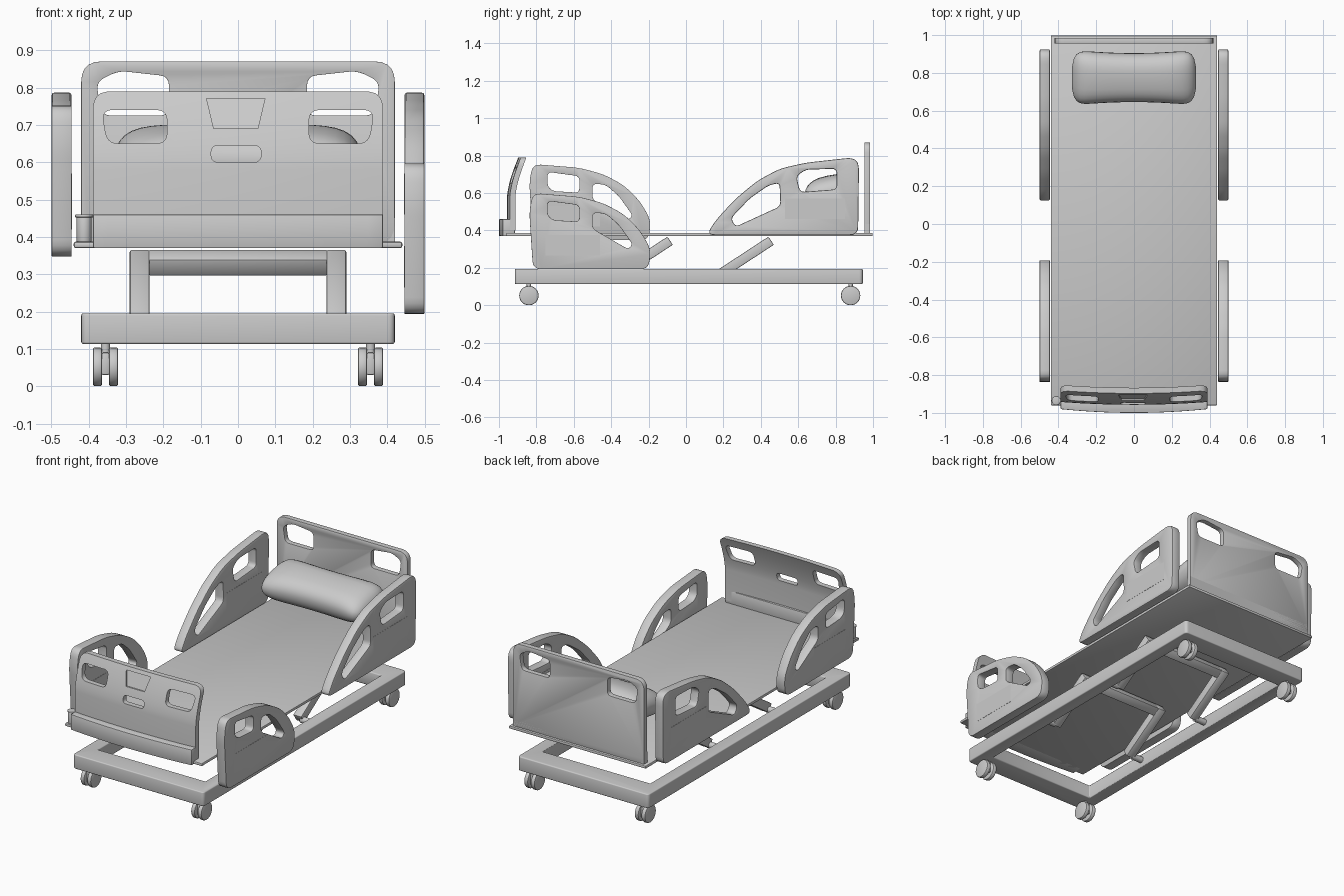
import bpy, bmesh, math
from mathutils import Vector, Matrix

if "Cube" in bpy.data.objects:
    bpy.data.objects.remove(bpy.data.objects["Cube"])


def use(o):
    bpy.ops.object.select_all(action='DESELECT')
    o.select_set(True)
    bpy.context.view_layer.objects.active = o


def to_object(name, bm):
    bmesh.ops.recalc_face_normals(bm, faces=bm.faces[:])
    me = bpy.data.meshes.new(name)
    bm.to_mesh(me)
    bm.free()
    o = bpy.data.objects.new(name, me)
    bpy.context.collection.objects.link(o)
    return o


def finish(o, bevel=0.0, seg=2, angle=35):
    use(o)
    if bevel:
        m = o.modifiers.new("bevel", 'BEVEL')
        m.width, m.segments = bevel, seg
        m.limit_method, m.angle_limit = 'ANGLE', math.radians(40)
        bpy.ops.object.modifier_apply(modifier=m.name)
    bpy.ops.object.shade_smooth_by_angle(angle=math.radians(angle))
    return o


def cut(o, cutter):
    m = o.modifiers.new("cut", 'BOOLEAN')
    m.operation, m.solver, m.object = 'DIFFERENCE', 'EXACT', cutter
    use(o)
    bpy.ops.object.modifier_apply(modifier=m.name)
    bpy.data.objects.remove(cutter)


def fillet(pts, r, n=5):
    """Round every corner of a 2D outline."""
    if not r:
        return [Vector(p) for p in pts]
    out = []
    for i, p in enumerate(pts):
        p, a, b = Vector(p), Vector(pts[i - 1]), Vector(pts[(i + 1) % len(pts)])
        s = p + (a - p).normalized() * min(r, 0.45 * (a - p).length)
        e = p + (b - p).normalized() * min(r, 0.45 * (b - p).length)
        for k in range(n + 1):
            t = k / n
            out.append(s * (1 - t) ** 2 + p * 2 * t * (1 - t) + e * t * t)
    return out


def loft(name, rings):
    bm = bmesh.new()
    vs = [[bm.verts.new(p) for p in ring] for ring in rings]
    n = len(vs[0])
    for a, b in zip(vs, vs[1:]):
        for i in range(n):
            bm.faces.new((a[i], a[(i + 1) % n], b[(i + 1) % n], b[i]))
    bm.faces.new(vs[0])
    bm.faces.new(vs[-1])
    return to_object(name, bm)


def prism(name, pts, axis, a, b, r=0.0, shift=None):
    place = {'x': lambda u, v, t: (t, u, v), 'y': lambda u, v, t: (u, t + (shift(u, v) if shift else 0), v),
             'z': lambda u, v, t: (u, v, t)}[axis]
    prof = fillet(pts, r)
    return loft(name, [[place(p.x, p.y, t) for p in prof] for t in (a, b)])


def rect(u0, u1, v0, v1):
    return [(u0, v0), (u1, v0), (u1, v1), (u0, v1)]


def box(name, x, y, z, bevel=0.0):
    return finish(prism(name, rect(*x, *y), 'z', *z), bevel)


def cylinder(name, centre, radius, depth, axis='z', bevel=0.0):
    bm = bmesh.new()
    bmesh.ops.create_cone(bm, cap_ends=True, segments=24, radius1=radius, radius2=radius, depth=depth)
    if axis == 'x':
        bmesh.ops.rotate(bm, verts=bm.verts[:], matrix=Matrix.Rotation(math.pi / 2, 3, 'Y'))
    bmesh.ops.translate(bm, verts=bm.verts[:], vec=centre)
    return finish(to_object(name, bm), bevel)


# Wheeled base frame
frame = prism("base_frame", rect(-0.42, 0.42, -0.915, 0.945), 'z', 0.113, 0.195, 0.02)
cut(frame, prism("cutter", rect(-0.345, 0.345, -0.79, 0.82), 'z', 0, 0.3))
finish(frame, 0.014, 3)

# Twin-wheel casters
for sx in (-1, 1):
    for end, y in (("front", -0.84), ("back", 0.88)):
        tag = f"{end}_{'left' if sx < 0 else 'right'}"
        x = sx * 0.355
        for k in (-1, 1):
            cylinder(f"caster_wheel_{tag}", (x + k * 0.0215, y, 0.052), 0.052, 0.025, 'x', 0.006)
        box(f"caster_fork_{tag}", (x - 0.011, x + 0.011), (y - 0.028, y + 0.028), (0.03, 0.09), 0.005)
        cylinder(f"caster_stem_{tag}", (x, y, 0.1), 0.012, 0.05)

# Slanted U-shaped lift brackets with pivots into the base frame
for end, y in (("front", -0.36), ("back", 0.18)):
    a, b = Vector((y, 0.165)), Vector((y + 0.275, 0.345))
    d = (b - a).normalized()
    n = Vector((-d.y, d.x)) * 0.026
    side = [a - n, b - n, b + n, a + n]
    for sx in (-1, 1):
        finish(prism(f"lift_arm_{end}", side, 'x', sx * 0.237, sx * 0.29), 0.005)
        cylinder(f"lift_pivot_{end}", (sx * 0.315, a.x + 0.01, 0.16), 0.018, 0.08, 'x')
    c = b - d * 0.052
    finish(prism(f"lift_crossbar_{end}", [c - n, b - n, b + n, c + n], 'x', -0.24, 0.24), 0.005)

# Thin bed deck
box("bed_deck", (-0.44, 0.44), (-0.96, 0.998), (0.37, 0.387), 0.005)
cylinder("pole_socket", (-0.412, -0.935, 0.415), 0.02, 0.085, 'z', 0.004)
cylinder("pole_socket_rim", (-0.412, -0.935, 0.456), 0.024, 0.008, 'z', 0.002)

# Headboard with two hand holes
head = prism("headboard", [(-0.42, 0.38), (0.42, 0.38), (0.42, 0.87), (-0.42, 0.87)], 'y', 0.955, 0.985, 0.055)
for s in (-1, 1):
    hole = [(s * 0.185, 0.725), (s * 0.365, 0.725), (s * 0.38, 0.815), (s * 0.32, 0.845), (s * 0.185, 0.83)]
    cut(head, prism("cutter", hole, 'y', 0.9, 1.05, 0.025))
finish(head, 0.004)
box("headboard_foot", (-0.42, 0.42), (0.955, 0.985), (0.38, 0.45))


# Footboard: bowed in plan, leaning inward toward the top
def foot_y(x, z):
    return -0.957 + 0.015 * (x / 0.39) ** 2 + 0.06 * (max(0, z - 0.58) / 0.21) ** 1.5


def foot_ring(w, z, front, back):
    xs = [w * (i / 10 - 1) for i in range(21)]
    return [(x, front(x, z), z) for x in xs] + [(x, back(x, z), z) for x in reversed(xs)]


rings = []
for z in [0.4, 0.58, 0.61, 0.64, 0.67, 0.7, 0.725, 0.75, 0.765, 0.777, 0.785, 0.79]:
    w = 0.388 - (0.04 - math.sqrt(max(0, 0.04 ** 2 - max(0, z - 0.75) ** 2)))
    rings.append(foot_ring(w, z, foot_y, lambda x, z: foot_y(x, z) + 0.03))
foot = loft("footboard", rings)
for s in (-1, 1):
    hole = [(s * 0.19, 0.65), (s * 0.35, 0.65), (s * 0.365, 0.74), (s * 0.19, 0.74)]
    cut(foot, prism("cutter", hole, 'y', -1.1, -0.7, 0.03))
cut(foot, prism("cutter", rect(-0.072, 0.062, 0.6, 0.645), 'y', -1.1, -0.7, 0.02))
cut(foot, prism("cutter", [(-0.065, 0.69), (0.053, 0.69), (0.072, 0.77), (-0.084, 0.77)], 'y', -0.1, 0.008,
                shift=foot_y))
finish(foot, angle=30)
skirt_front = lambda x, z: -1.0 + 0.02 * (x / 0.388) ** 2
finish(loft("footboard_skirt", [foot_ring(0.388, z, skirt_front, lambda x, z: -0.915) for z in (0.37, 0.46)]), 0.003)

# Side rails: outlines and holes as (y, z)
HEAD = [(0.11, 0.375), (0.92, 0.375), (0.925, 0.76), (0.89, 0.79), (0.64, 0.762), (0.5, 0.73), (0.38, 0.665),
        (0.26, 0.565), (0.155, 0.45)]
HEAD_HOLES = [[(0.24, 0.465), (0.265, 0.42), (0.505, 0.53), (0.5, 0.655), (0.44, 0.64), (0.34, 0.57)],
              [(0.61, 0.605), (0.805, 0.62), (0.805, 0.73), (0.64, 0.725), (0.59, 0.69)]]
FOOT = [(-0.818, 0.193), (-0.2, 0.193), (-0.188, 0.3), (-0.245, 0.4), (-0.33, 0.485), (-0.44, 0.545), (-0.57, 0.58),
        (-0.82, 0.6), (-0.838, 0.5)]
FOOT_HOLES = [[(-0.74, 0.48), (-0.71, 0.455), (-0.57, 0.447), (-0.57, 0.535), (-0.74, 0.558)],
              [(-0.5, 0.495), (-0.5, 0.41), (-0.31, 0.3), (-0.285, 0.325), (-0.36, 0.43), (-0.43, 0.49)]]


def side_rail(name, sx, outline, holes, panel, dz=0.0):
    up = lambda pts: [(y, z + dz) for y, z in pts]
    o = prism(name, up(outline), 'x', sx * 0.446, sx * 0.499, 0.045)
    for h in holes:
        cut(o, prism("cutter", up(h), 'x', sx * 0.4, sx * 0.55, 0.025))
    finish(o, 0.006)
    finish(prism(name + "_panel", up(rect(*panel)), 'x', sx * 0.445, sx * 0.5))


for sx, tag, lift in ((-1, "left", 0.155), (1, "right", 0.0)):
    side_rail(f"head_rail_{tag}", sx, HEAD, HEAD_HOLES, (0.53, 0.85, 0.46, 0.57))
    side_rail(f"foot_rail_{tag}", sx, FOOT, FOOT_HOLES, (-0.75, -0.46, 0.265, 0.375), lift)

# Pillow: pinched middle, full ends, tilted up toward the headboard
tilt = Matrix.Translation((0, 0.775, 0.61)) @ Matrix.Rotation(math.radians(12), 4, 'X')
rings = []
for i in range(25):
    u = 0.998 * math.sin(math.pi / 2 * (i / 12 - 1))
    hy = (0.13 + 0.02 * u * u) * (1 - abs(u) ** 14) ** 0.4
    hz = 0.085 * (1 - u ** 6) ** 0.5
    ring = []
    for k in range(28):
        c, s = math.cos(math.tau * k / 28), math.sin(math.tau * k / 28)
        ring.append(tilt @ Vector((0.33 * u, hy * math.copysign(abs(c) ** 0.7, c), hz * math.copysign(abs(s) ** 0.9, s))))
    rings.append(ring)
finish(loft("pillow", rings), angle=70)
